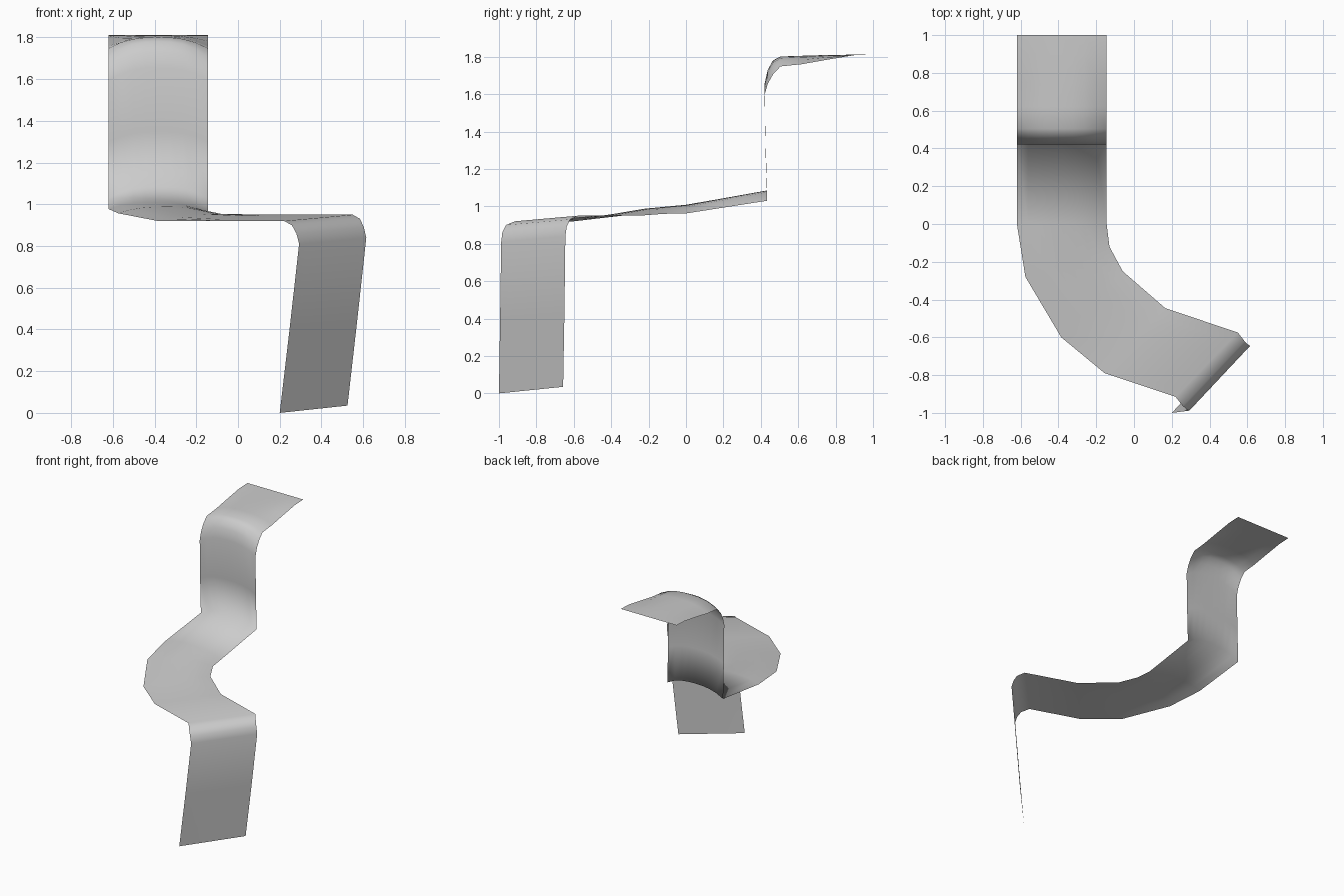
import bpy
from mathutils import Vector

# Each row of the ribbon: left edge, right edge, rise of the middle above the edges
L, R = -0.62, -0.145
rows = []

# Upper stream, lip and tall fall (straight across in x): y, edge z, middle rise
for y, z, rise in [(1.0, 1.812, 0), (0.9, 1.808, 0.003), (0.75, 1.783, 0.026),
                   (0.62, 1.76, 0.045), (0.505, 1.748, 0.053), (0.465, 1.705, 0.075),
                   (0.437, 1.655, 0.075), (0.42, 1.595, 0.06), (0.425, 1.3, 0.05),
                   (0.434, 1.03, 0.055)]:
    rows.append(((L, y, z), (R, y, z), rise))

# Winding middle stream
rows += [
    ((L, 0.0, 0.977), (R, 0.0, 0.962), 0.038),
    ((-0.575, -0.28, 0.957), (-0.13, -0.12, 0.96), 0.03),
    ((-0.385, -0.60, 0.92), (-0.06, -0.25, 0.95), 0.015),
    ((-0.155, -0.79, 0.92), (0.165, -0.445, 0.95), 0.0),
    ((0.22, -0.915, 0.92), (0.55, -0.575, 0.95), 0.0),
]

# Lower lip and fall
rows += [
    ((0.258, -0.963, 0.90), (0.585, -0.62, 0.93), 0.0),
    ((0.28, -0.982, 0.86), (0.603, -0.638, 0.89), 0.0),
    ((0.293, -0.988, 0.81), (0.615, -0.645, 0.84), 0.0),
    ((0.247, -0.994, 0.40), (0.57, -0.65, 0.43), 0.0),
    ((0.20, -1.0, 0.0), (0.525, -0.657, 0.035), 0.0),
]

# Loft a single sheet through the rows
N = 8
verts, faces = [], []
for a, b, rise in rows:
    for i in range(N + 1):
        t = i / N
        p = Vector(a).lerp(Vector(b), t)
        p.z += rise * (1 - abs(2 * t - 1) ** 2.6)
        verts.append(p)
W = N + 1
for r in range(len(rows) - 1):
    for i in range(N):
        k = r * W + i
        faces.append((k, k + W, k + W + 1, k + 1))

mesh = bpy.data.meshes.new("waterfall_ribbon")
mesh.from_pydata(verts, [], faces)
mesh.update()
mesh.shade_smooth()
ribbon = bpy.data.objects.new("waterfall_ribbon", mesh)
bpy.context.collection.objects.link(ribbon)
